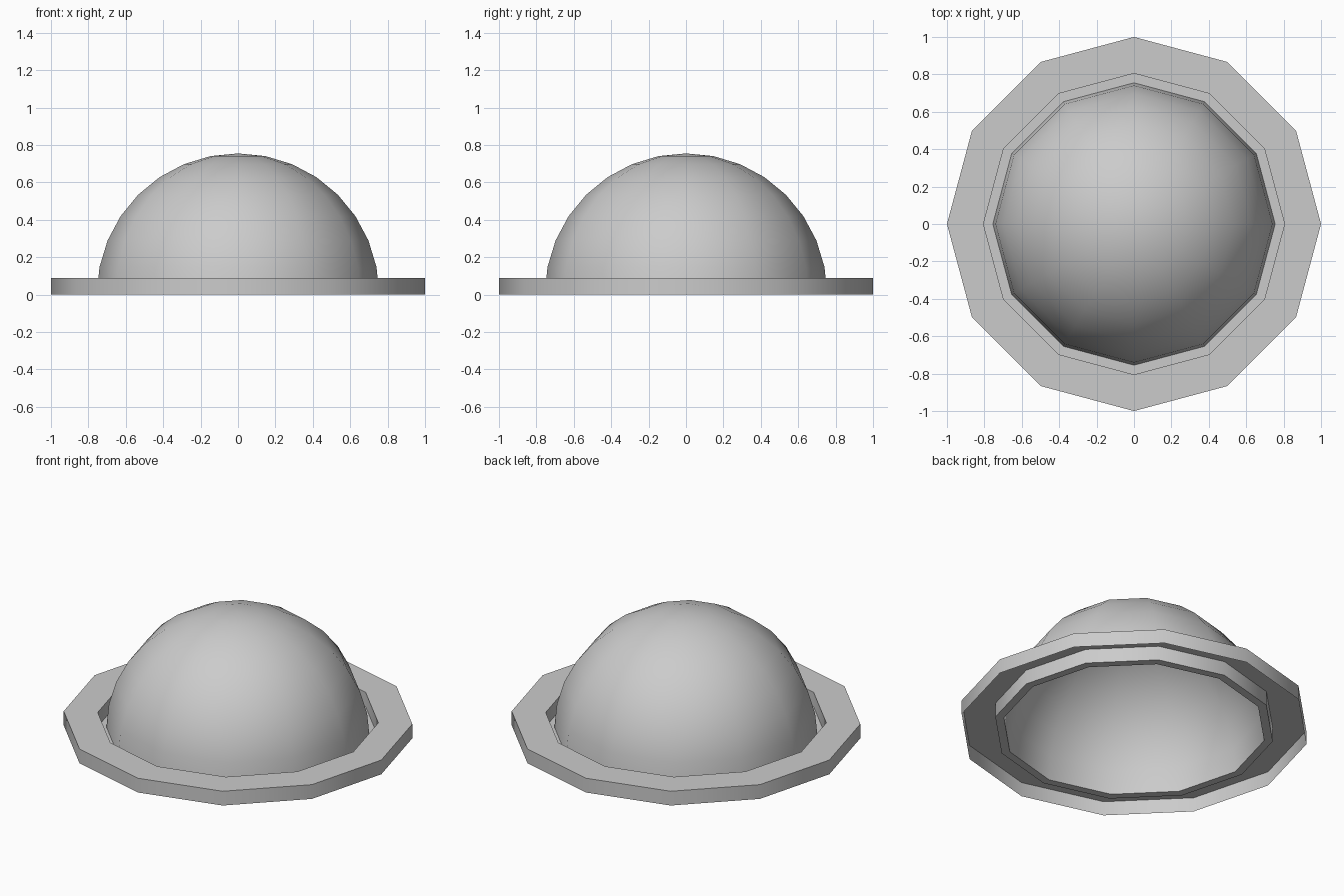
import bpy
import bmesh
from math import sin, cos, pi, radians

SIDES = 12
DOME_RADIUS = 0.755

cube = bpy.data.objects.get("Cube")
if cube:
    bpy.data.objects.remove(cube, do_unlink=True)

# Single grey finish
grey = bpy.data.materials.new("plain grey")
grey.use_nodes = True
colour = (0.6, 0.6, 0.6, 1)
grey.diffuse_color = colour
grey.node_tree.nodes["Principled BSDF"].inputs["Base Color"].default_value = colour


def lathe(name, profile):
    """Turn an (r, z) profile, listed from the axis outwards, into a thin shell."""
    bm = bmesh.new()
    verts = [bm.verts.new((r, 0, z)) for r, z in profile]
    edges = [bm.edges.new(pair) for pair in zip(verts, verts[1:])]
    bmesh.ops.spin(bm, geom=verts + edges, cent=(0, 0, 0), axis=(0, 0, 1),
                   angle=2 * pi, steps=SIDES)
    bmesh.ops.remove_doubles(bm, verts=bm.verts, dist=0.0005)
    bmesh.ops.recalc_face_normals(bm, faces=bm.faces)
    # The upper side of the shell is its outside
    bm.normal_update()
    if sum(f.normal.z * f.calc_area() for f in bm.faces) < 0:
        bmesh.ops.reverse_faces(bm, faces=bm.faces)
    mesh = bpy.data.meshes.new(name)
    bm.to_mesh(mesh)
    bm.free()
    mesh.materials.append(grey)
    obj = bpy.data.objects.new(name, mesh)
    bpy.context.collection.objects.link(obj)
    bpy.ops.object.select_all(action="DESELECT")
    obj.select_set(True)
    bpy.context.view_layer.objects.active = obj
    bpy.ops.object.shade_smooth_by_angle(angle=radians(40))
    return obj


# Hollow half-sphere, open underneath
RINGS = 8
lathe("dome", [(DOME_RADIUS * sin(i * pi / 2 / RINGS),
                DOME_RADIUS * cos(i * pi / 2 / RINGS)) for i in range(RINGS + 1)])

# Low groove around the dome, stepping up to a wide brim with a turned-down edge
lathe("brim", [(DOME_RADIUS, 0), (0.805, 0), (0.805, 0.09), (1, 0.09), (1, 0)])
